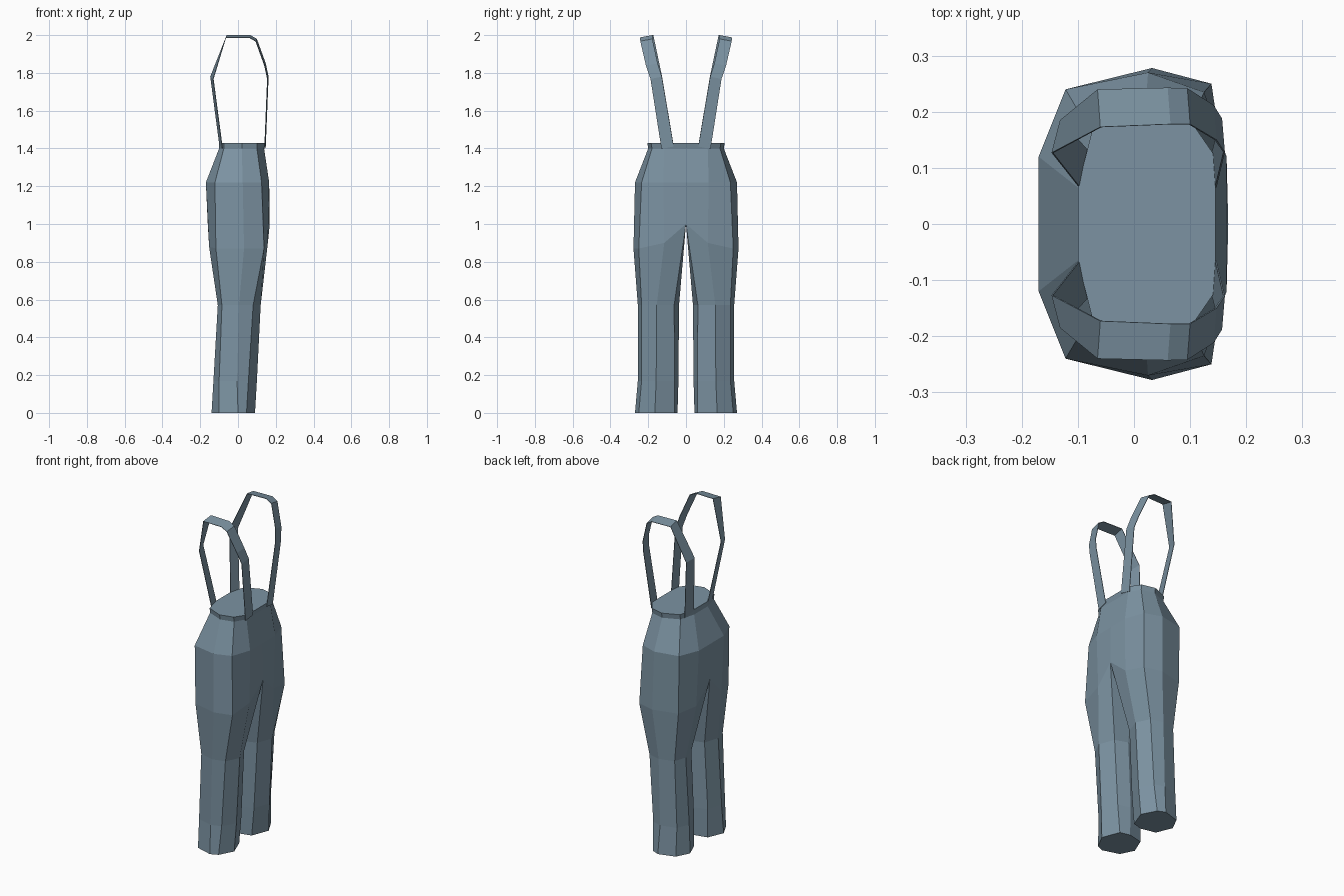
import bpy, bmesh

if "Cube" in bpy.data.objects:
    bpy.data.objects.remove(bpy.data.objects["Cube"])

cloth = bpy.data.materials.new("slate_cloth")
cloth.diffuse_color = (.2, .29, .36, 1)
cloth.use_nodes = True
cloth.node_tree.nodes["Principled BSDF"].inputs["Base Color"].default_value = cloth.diffuse_color


def finish(name, bm, thickness=0):
    me = bpy.data.meshes.new(name)
    bm.to_mesh(me)
    bm.free()
    me.materials.append(cloth)
    ob = bpy.data.objects.new(name, me)
    bpy.context.collection.objects.link(ob)
    if thickness:
        s = ob.modifiers.new("Thickness", 'SOLIDIFY')
        s.thickness, s.offset = thickness, -1
    m = ob.modifiers.new("Mirror", 'MIRROR')
    m.use_axis = (False, True, False)
    m.use_clip = True
    m.merge_threshold = 0.0005
    return ob


# Trousers: half outline from back centre, round the outside, to front centre
def torso_ring(z, pts):
    pts = [(pts[0][0], 0)] + pts + [(pts[-1][0], 0)]
    return [(x, y, z) for x, y in pts]


def leg_ring(z, pts):
    return [(x, y, z) for x, y in pts]


rings = [
    torso_ring(1.43, [(-.1, .065), (-.075, .165), (.02, .205), (.1, .185), (.145, .12)]),
    torso_ring(1.40, [(-.1, .065), (-.075, .16), (.02, .2), (.1, .18), (.138, .115)]),
    torso_ring(1.22, [(-.17, .12), (-.122, .24), (.025, .27), (.125, .235), (.165, .12)]),
    # crotch: centre points sit higher, last point closes the inner leg
    [(-.16, 0, 1), (-.153, .12, .88), (-.117, .24, .87), (.032, .278, .87),
     (.138, .25, .87), (.158, .115, .9), (.168, 0, 1), (0, 0, 1)],
    leg_ring(.57, [(-.08, .063), (-.107, .155), (-.085, .23), (.005, .255),
                   (.08, .235), (.12, .155), (.085, .063), (.01, .037)]),
    leg_ring(.17, [(-.1, .065), (-.13, .155), (-.1, .23), (-.005, .255),
                   (.055, .235), (.1, .158), (.065, .06), (-.01, .04)]),
    leg_ring(0, [(-.1, .065), (-.14, .16), (-.1, .24), (0, .27),
                 (.045, .25), (.09, .165), (.05, .06), (-.01, .045)]),
]
bm = bmesh.new()
vs = [[bm.verts.new(p) for p in r] for r in rings]
for a, b in zip(vs, vs[1:]):
    n = 8 if len(a) == 8 else 6
    for i in range(n):
        j = (i + 1) % len(b)
        bm.faces.new((a[i], a[j], b[j], b[i]))
bm.faces.new(vs[0])
bm.faces.new(vs[-1])
bmesh.ops.recalc_face_normals(bm, faces=bm.faces)
# the half shell is open at the centre, so make sure the waist cap faces up
bm.normal_update()
if max(bm.faces, key=lambda f: f.calc_center_median().z).normal.z < 0:
    bmesh.ops.reverse_faces(bm, faces=bm.faces)
finish("trousers", bm)

# Braces: thin flat strap looping over the shoulder (x, inner y, outer y, z)
path = [(-.098, .065, .13, 1.41), (-.147, .127, .185, 1.78), (-.06, .173, .24, 2.0),
        (.065, .178, .243, 2.0), (.1, .178, .242, 1.98), (.147, .15, .212, 1.85),
        (.162, .128, .188, 1.78), (.147, .065, .13, 1.41)]
bm = bmesh.new()
edges = [(bm.verts.new((x, yi, z)),
          bm.verts.new((x + (.015 if x < -.09 else -.005), yo, z - .012)))
         for x, yi, yo, z in path]
for (i0, o0), (i1, o1) in zip(edges, edges[1:]):
    bm.faces.new((i0, i1, o1, o0))
finish("shoulder_straps", bm, .003)
